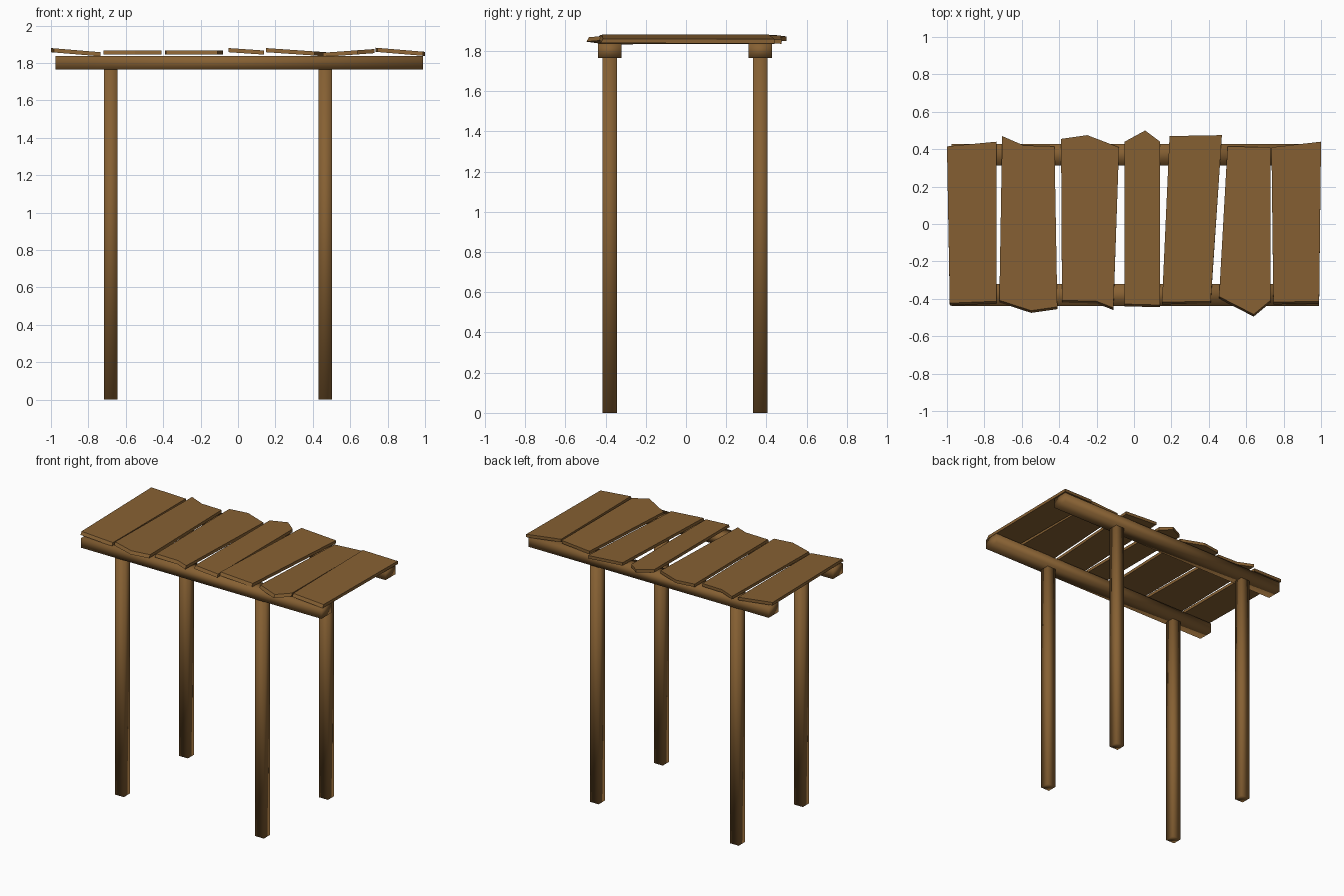
import bpy, bmesh

if "Cube" in bpy.data.objects:
    bpy.data.objects.remove(bpy.data.objects["Cube"])

wood = bpy.data.materials.new("brown wood")
wood.diffuse_color = (0.24, 0.118, 0.033, 1)
wood.use_nodes = True
wood.node_tree.nodes["Principled BSDF"].inputs["Base Color"].default_value = wood.diffuse_color


def make(name, bm, smooth):
    bmesh.ops.recalc_face_normals(bm, faces=bm.faces)
    for f in bm.faces:
        f.smooth = smooth
    me = bpy.data.meshes.new(name)
    bm.to_mesh(me)
    bm.free()
    me.materials.append(wood)
    ob = bpy.data.objects.new(name, me)
    bpy.context.collection.objects.link(ob)
    return ob


def box(name, lo, hi):
    bm = bmesh.new()
    bmesh.ops.create_cube(bm, size=1)
    for v in bm.verts:
        v.co = [lo[i] + (v.co[i] + 0.5) * (hi[i] - lo[i]) for i in range(3)]
    return make(name, bm, True)


def plank(name, outline, z_left, z_right, thick=0.022):
    """Slab cut to an outline, tilted from z_left to z_right (top heights)."""
    bm = bmesh.new()
    xs = [p[0] for p in outline]
    x0, x1 = min(xs), max(xs)
    top, low = [], []
    for x, y in outline:
        z = z_left + (z_right - z_left) * (x - x0) / (x1 - x0)
        # front end is cut slightly slanted
        top.append(bm.verts.new((x, y + (0.012 if y < 0 else 0), z)))
        low.append(bm.verts.new((x, y, z - thick)))
    bm.faces.new(top)
    bm.faces.new(low[::-1])
    n = len(top)
    for i in range(n):
        j = (i + 1) % n
        bm.faces.new((top[i], low[i], low[j], top[j]))
    return make(name, bm, False)


# square posts and the two long beams
for side, y in (("front", -0.38), ("back", 0.37)):
    for end, x in (("left", -0.68), ("right", 0.467)):
        box(f"{side}_{end}_post", (x - 0.036, y - 0.036, 0), (x + 0.036, y + 0.036, 1.775))
    box(f"{side}_beam", (-0.977, y - 0.058, 1.765), (0.99, y + 0.058, 1.838))

# rough-cut roof planks: outline, left and right top height
planks = [
    ([(-0.985, -0.435), (-0.735, -0.425), (-0.735, 0.44), (-1.0, 0.415)], 1.88, 1.858),
    ([(-0.72, -0.42), (-0.55, -0.475), (-0.41, -0.455), (-0.425, 0.415),
      (-0.59, 0.42), (-0.705, 0.47)], 1.867, 1.867),
    ([(-0.385, -0.42), (-0.2, -0.425), (-0.11, -0.46), (-0.08, 0.41),
      (-0.25, 0.475), (-0.39, 0.455)], 1.868, 1.868),
    ([(-0.05, -0.44), (0.14, -0.445), (0.14, 0.44), (0.06, 0.5), (-0.05, 0.44)], 1.88, 1.867),
    ([(0.15, -0.43), (0.41, -0.425), (0.47, 0.475), (0.19, 0.47)], 1.88, 1.858),
    ([(0.455, -0.4), (0.64, -0.495), (0.73, -0.42), (0.73, 0.41), (0.5, 0.415)], 1.855, 1.875),
    ([(0.745, -0.43), (0.99, -0.425), (1.0, 0.44), (0.735, 0.41)], 1.882, 1.86),
]
for i, (outline, zl, zr) in enumerate(planks):
    plank(f"roof_plank_{i + 1}", outline, zl, zr)
